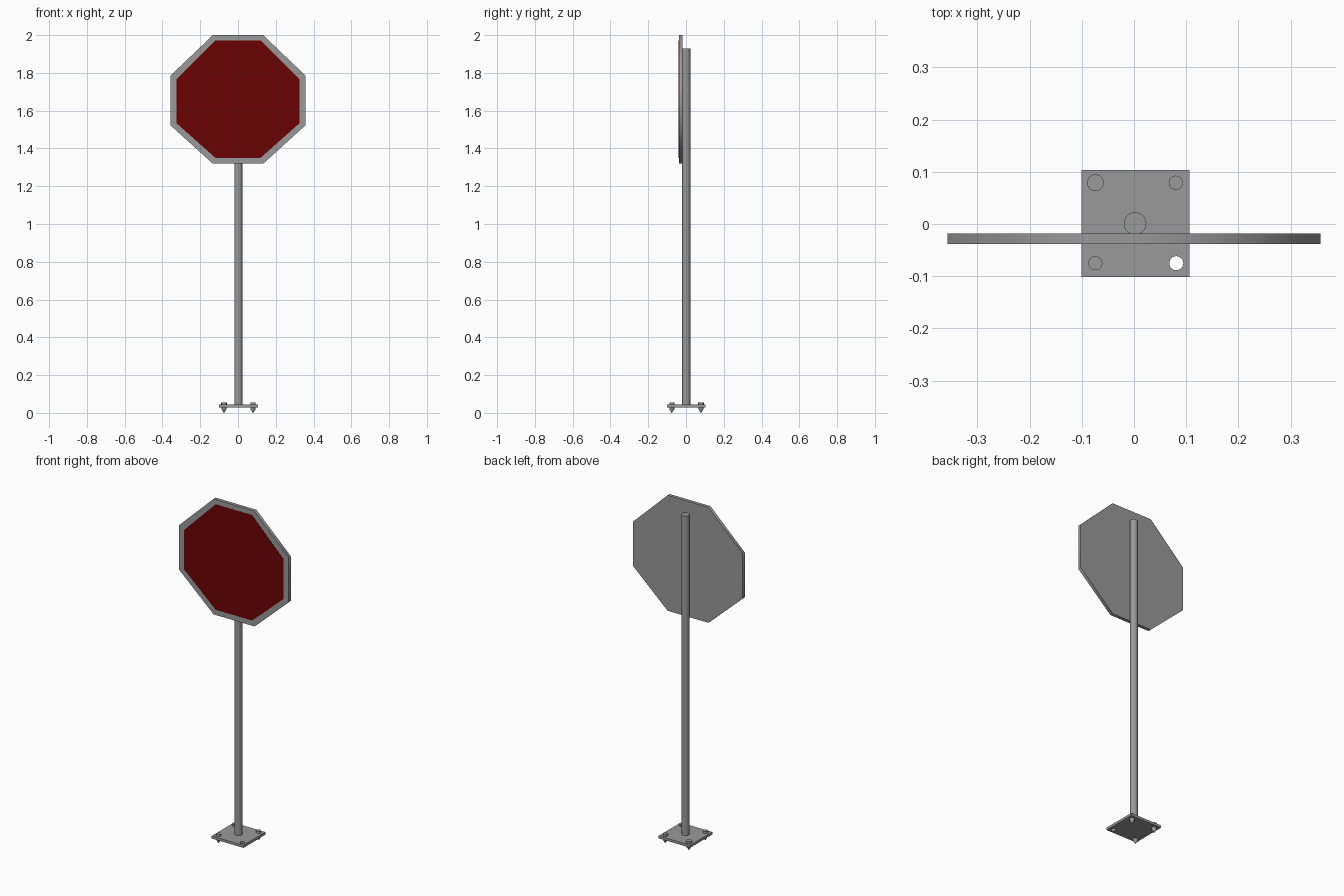
import bpy, bmesh, math

if "Cube" in bpy.data.objects:
    bpy.data.objects.remove(bpy.data.objects["Cube"])


def paint(name, color):
    mat = bpy.data.materials.new(name)
    mat.diffuse_color = (*color, 1)
    mat.use_nodes = True
    mat.node_tree.nodes["Principled BSDF"].inputs["Base Color"].default_value = mat.diffuse_color
    return mat


steel = paint("dark_steel", (0.32, 0.32, 0.32))
red = paint("red_paint", (0.15, 0.001, 0.001))


def new_object(name, bm, mat=steel):
    bmesh.ops.recalc_face_normals(bm, faces=bm.faces)
    for e in bm.edges:
        if len(e.link_faces) == 2 and e.calc_face_angle(0) > math.radians(60):
            e.smooth = False
    mesh = bpy.data.meshes.new(name)
    bm.to_mesh(mesh)
    bm.free()
    mesh.materials.append(mat)
    obj = bpy.data.objects.new(name, mesh)
    bpy.context.collection.objects.link(obj)
    return obj


def octagon(name, mat, half_w, cut_x, levels, y_front, y_back):
    """Octagonal slab facing -y; levels are bottom, low corner, high corner, top."""
    widths = (cut_x, half_w, half_w, cut_x)
    side = list(zip(widths, levels))
    outline = side + [(-x, z) for x, z in reversed(side)]
    bm = bmesh.new()
    front = [bm.verts.new((x, y_front, z)) for x, z in outline]
    back = [bm.verts.new((x, y_back, z)) for x, z in outline]
    bm.faces.new(front)
    bm.faces.new(back[::-1])
    for i in range(8):
        j = (i + 1) % 8
        bm.faces.new((front[i], back[i], back[j], front[j])).smooth = True
    return new_object(name, bm, mat)


def turned(name, x, y, profile, segments):
    """Round part from (radius, z) rings, capped at both ends."""
    bm = bmesh.new()
    rings = []
    for r, z in profile:
        rings.append([bm.verts.new((x + r * math.cos(2 * math.pi * i / segments),
                                    y + r * math.sin(2 * math.pi * i / segments), z))
                      for i in range(segments)])
    for a, b in zip(rings, rings[1:]):
        for i in range(segments):
            j = (i + 1) % segments
            bm.faces.new((a[i], a[j], b[j], b[i])).smooth = True
    bm.faces.new(rings[0][::-1])
    bm.faces.new(rings[-1])
    return new_object(name, bm)


# Sign board and its red face
octagon("sign_board", steel, 0.357, 0.133, (1.319, 1.522, 1.786, 2.0), -0.038, -0.018)
octagon("sign_red_face", red, 0.325, 0.119, (1.35, 1.533, 1.766, 1.972), -0.0385, -0.034)

# Pole
turned("pole", 0.002, 0.001, [(0.0215, 0.035), (0.0215, 1.93)], 32)

# Base plate with one open bolt hole
bm = bmesh.new()
bmesh.ops.create_cube(bm, size=1)
for v in bm.verts:
    v.co.x = 0.003 + v.co.x * 0.207
    v.co.y = 0.001 + v.co.y * 0.205
    v.co.z = 0.037 + v.co.z * 0.015
plate = new_object("base_plate", bm)
cutter = turned("hole_cutter", 0.081, -0.075, [(0.0135, 0.0), (0.0135, 0.08)], 24)
cutter.hide_render = True
cutter.hide_set(True)
hole = plate.modifiers.new("bolt_hole", "BOOLEAN")
hole.object = cutter
hole.operation = "DIFFERENCE"
hole.solver = "EXACT"

# Three bolts: head on top, shank and pointed end below
for name, x, y, r in (("bolt_back_left", -0.074, 0.079, 0.016),
                      ("bolt_back_right", 0.08, 0.079, 0.0135),
                      ("bolt_front_left", -0.074, -0.075, 0.0135)):
    turned(name, x, y, [(0.001, 0.0), (0.0135, 0.02), (0.0135, 0.044),
                        (r, 0.0442), (r, 0.056)], 24)
